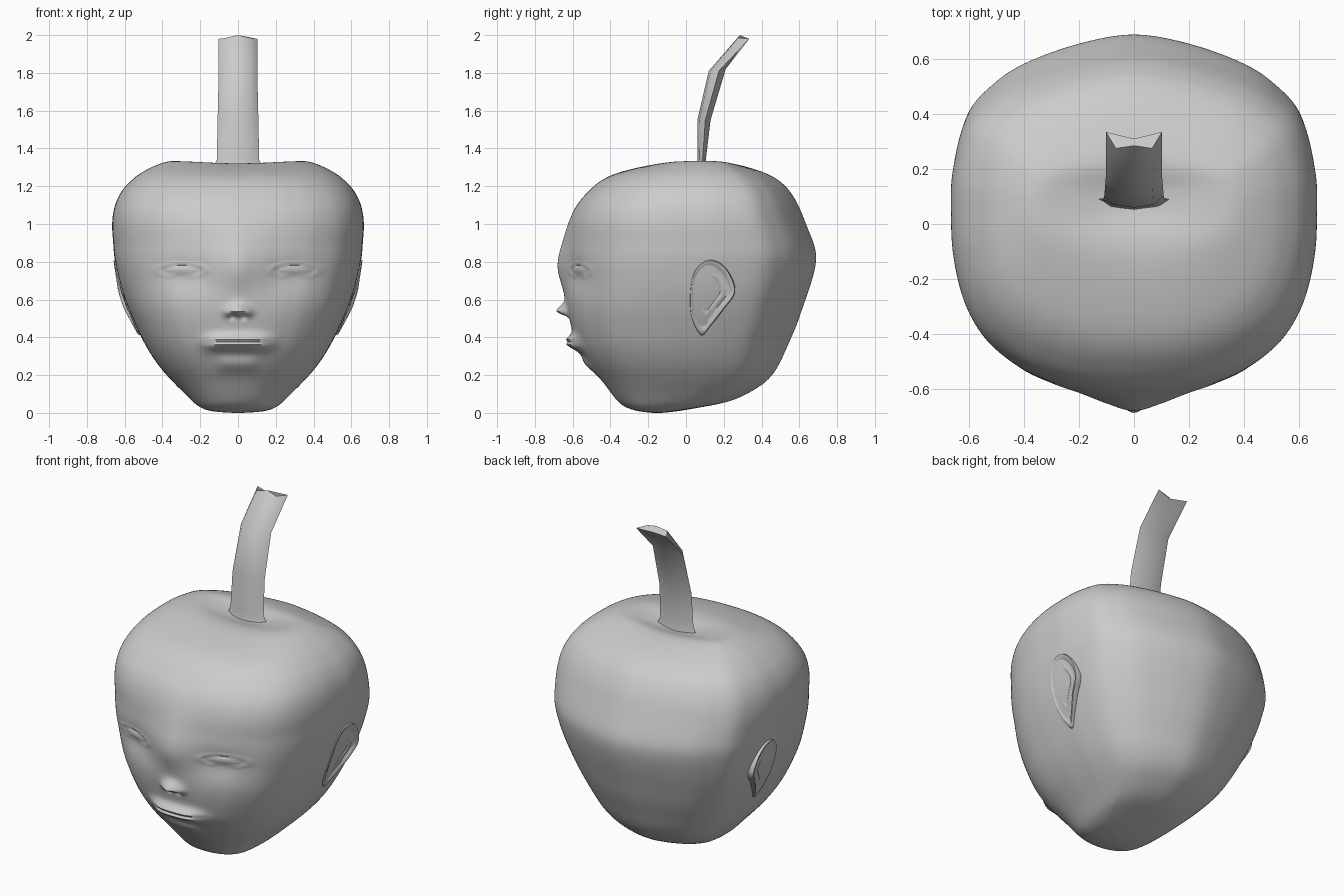
import bpy, bmesh, math
from math import exp

if "Cube" in bpy.data.objects:
    bpy.data.objects.remove(bpy.data.objects["Cube"])


def catmull(a, b, c, d, t):
    return [0.5 * (2*q + (r-p)*t + (2*p-5*q+4*r-s)*t*t + (3*q-p-3*r+s)*t**3)
            for p, q, r, s in zip(a, b, c, d)]


def spline(pts, sub, closed=False):
    n, out = len(pts), []
    get = (lambda i: pts[i % n]) if closed else (lambda i: pts[max(0, min(n-1, i))])
    for i in range(n if closed else n-1):
        out += [catmull(get(i-1), get(i), get(i+1), get(i+2), k/sub) for k in range(sub)]
    return out if closed else out + [list(pts[-1])]


def loft(name, rings, angle):
    """Skin closed rings of points, capping both ends."""
    bm = bmesh.new()
    vs = [[bm.verts.new(p) for p in r] for r in rings]
    n = len(vs[0])
    for a, b in zip(vs, vs[1:]):
        for i in range(n):
            j = (i+1) % n
            bm.faces.new((a[i], a[j], b[j], b[i]))
    bm.faces.new(vs[0][::-1])
    bm.faces.new(vs[-1])
    bmesh.ops.recalc_face_normals(bm, faces=bm.faces)
    me = bpy.data.meshes.new(name)
    bm.to_mesh(me)
    bm.free()
    ob = bpy.data.objects.new(name, me)
    bpy.context.collection.objects.link(ob)
    bpy.ops.object.select_all(action='DESELECT')
    ob.select_set(True)
    bpy.context.view_layer.objects.active = ob
    bpy.ops.object.shade_smooth_by_angle(angle=math.radians(angle))
    return ob


# Apple-shaped head: height, half width, front y, back y
levels = [(0, .02, -.17, -.13), (.008, .14, -.25, -.05), (.03, .20, -.32, .08),
          (.06, .24, -.36, .23), (.11, .29, -.40, .34), (.17, .35, -.445, .43),
          (.25, .42, -.51, .49), (.35, .485, -.57, .535), (.45, .535, -.605, .58),
          (.55, .58, -.63, .615), (.65, .615, -.65, .65), (.75, .64, -.68, .68),
          (.83, .655, -.675, .69), (.90, .66, -.655, .675), (1.0, .667, -.625, .635),
          (1.1, .652, -.58, .595), (1.18, .612, -.51, .545), (1.23, .565, -.45, .495),
          (1.27, .515, -.37, .43), (1.31, .44, -.23, .33), (1.335, .37, -.12, .25),
          (1.338, .30, -.05, .2), (1.33, .18, 0, .16), (1.324, .1, .03, .13),
          (1.32, .03, .06, .1)]
# Half cross-sections, from front to back: pointed brow, and rounder front elsewhere
half = [(0, -1), (.15, -.96), (.3, -.905), (.45, -.855), (.62, -.78), (.8, -.65),
        (.92, -.47), (.985, -.25), (1, 0), (.99, .25), (.92, .55), (.78, .72),
        (.6, .84), (.3, .95), (0, 1)]
front_round = [-1, -.995, -.975, -.935, -.86, -.715, -.515]
half2 = [(x, front_round[i] if i < 7 else y) for i, (x, y) in enumerate(half)]
pointed, rounded = [spline(h + [(-x, y) for x, y in h[-2:0:-1]], 8, True)
                    for h in (half, half2)]


def g(d, s):
    return exp(-(d/s)**2)


def face(x, z):
    """Outward relief of the face."""
    x = abs(x)
    d = .06 * g(x, .055) * g(z-.535, .04 if z > .535 else .018)       # nose
    d += .015 * g(x-.055, .022) * g(z-.525, .022)                     # nose wings
    d -= .025 * g(x-.032, .016) * g(z-.508, .009)                     # nostrils
    mouth = exp(-(x/.165)**6)
    d += .065 * exp(-(x/.17)**4) * g(z-.37, .04)                      # lips
    d -= .018 * mouth * g(z-.375, .009)
    d += .02 * exp(-(x/.11)**4) * g(z-.26, .045)                      # chin
    d -= .02 * g(x-.28, .14) * g(z-.73, .08)                          # eye socket
    e = math.hypot((x-.3)/.1, (z-.752)/(.03 if z > .752 else .024))
    d += .010 * max(0, 1-e*e) + .005 * g(e-1.25, .25)                 # eye and lids
    d -= .004 * g(e-1, .15)
    return d


rows = spline(levels, 8)
for _ in range(12):
    rows = [rows[0]] + [[(p + 2*q + r)/4 for p, q, r in zip(*rows[i-1:i+2])]
                        for i in range(1, len(rows)-1)] + [rows[-1]]
rings = []
for z, w, f, b in rows:
    c = f + .53*(b-f)
    sharp = .8 * g(z-.78, .16 if z < .78 else .2)
    ring = []
    for (u, v1), (_, v2) in zip(pointed, rounded):
        v = v1*sharp + v2*(1-sharp)
        x, y, h = u*w, c + v*((b-c) if v > 0 else (c-f)), z
        if v < 0 and .1 < z < 1:
            y -= face(x, z) * min(1, -v*2)
        if z > 1.2:
            h -= .025 * g(math.hypot(x, y-.08), .26)
        ring.append((x, y, max(0, h)))
    rings.append(ring)
loft("head", rings, 60)


# Ears: nested teardrop rings following the side of the head
outline = spline([(.08, .41), (.03, .50), (.02, .62), (.04, .74), (.10, .805),
                  (.17, .80), (.23, .74), (.26, .64), (.20, .55), (.13, .46)], 5, True)


def side_width(z):
    for a, b in zip(levels, levels[1:]):
        if a[0] <= z <= b[0]:
            return a[1] + (b[1]-a[1]) * (z-a[0])/(b[0]-a[0])


def ear_ring(scale, lift, flare, s):
    pts = []
    for y, z in outline:
        yy, zz = .125 + (y-.125)*scale, .64 + (z-.64)*scale
        k = 1 - .7 * max(0, min(1, (zz-.55)/.2))
        pts.append((s*(side_width(zz) - .012 + lift + k*flare*(yy-.02)/.24), yy, zz))
    return pts


for s, side in ((1, "right"), (-1, "left")):
    loft(side + "_ear", [ear_ring(k, l, fl, s) for k, l, fl in
         [(.86, -.07, 0), (.93, -.02, .01), (1, .006, .024), (.97, .016, .026),
          (.89, .016, .026), (.82, .008, .022), (.72, .002, .018), (.6, .008, .02),
          (.46, .008, .017), (.32, -.012, .01), (.1, -.018, .01)]], 60)


# Bent flat stem: front y, back y, half width, front z, back z
stem = []
for f, b, w, z, zb in [(.05, .12, .14, 1.28, 1.28), (.062, .105, .112, 1.34, 1.34),
                       (.06, .13, .108, 1.55, 1.55), (.12, .21, .102, 1.81, 1.82)]:
    m = f + .6*(b-f)
    stem.append([(-w, m, z), (-.65*w, f+.01, z), (0, f, z), (.65*w, f+.01, z), (w, m, z),
                 (0, b, zb)])
# Notched tip
stem.append([(-.102, .335, 1.98), (-.066, .275, 1.985), (0, .285, 2.0), (.066, .275, 1.985),
             (.102, .335, 1.98), (0, .31, 1.97)])
loft("stem", stem, 50)
